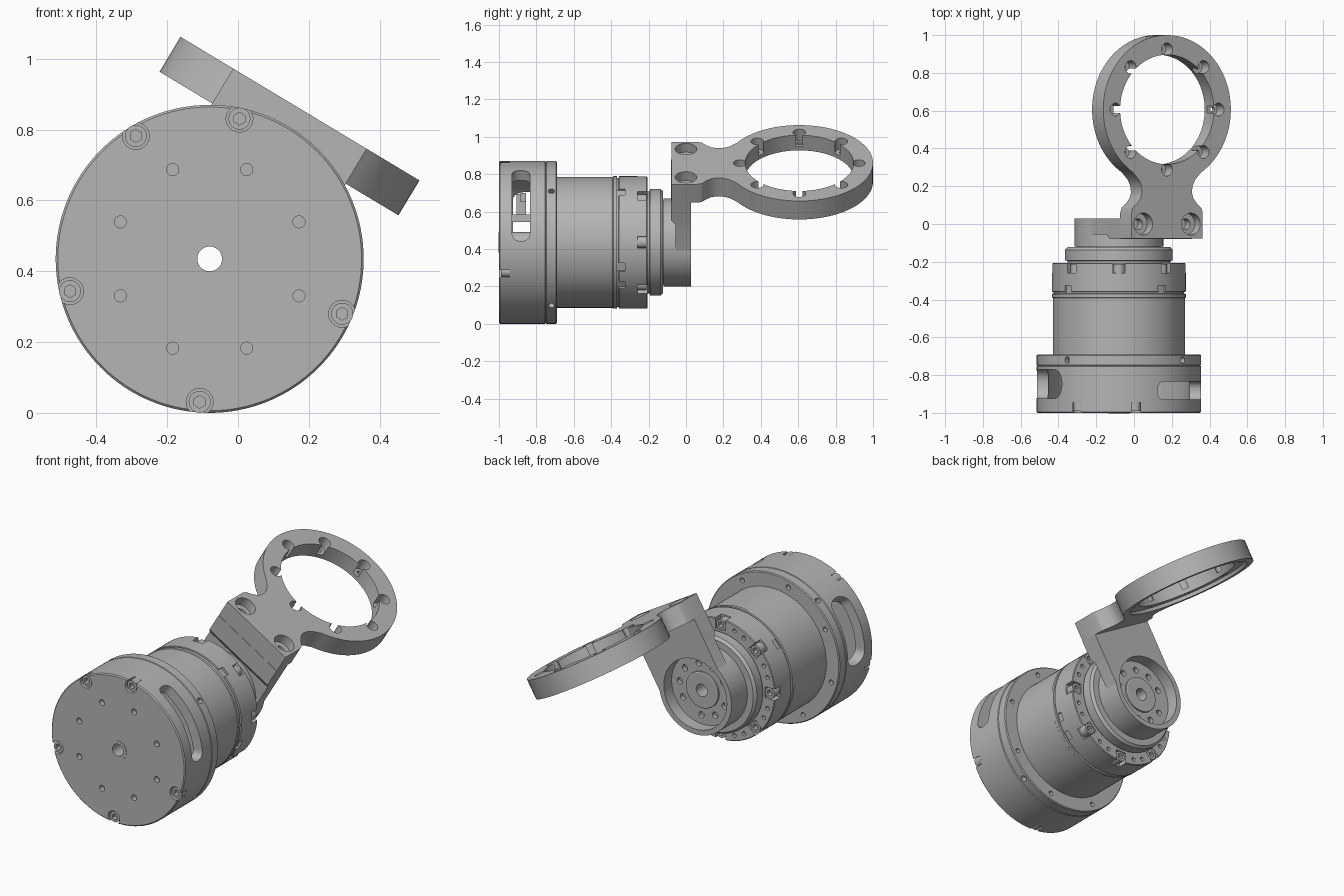
import bpy, bmesh, math
from mathutils import Matrix, Vector

if "Cube" in bpy.data.objects:
    bpy.data.objects.remove(bpy.data.objects["Cube"])

AXIS = Matrix.Translation((-0.08, 0, 0.435))            # motor axis, along y
TILT = AXIS @ Matrix.Rotation(math.radians(31), 4, 'Y')  # bracket frame
grey = bpy.data.materials.new("metal_grey")
grey.diffuse_color = (0.46, 0.46, 0.46, 1)
grey.use_nodes = True
grey.node_tree.nodes["Principled BSDF"].inputs["Base Color"].default_value = grey.diffuse_color
TO_Y = Matrix.Rotation(math.radians(90), 4, 'X')
TO_Z = Matrix.Identity(4)


def polar(r, deg, y=0.0):
    a = math.radians(deg)
    return Vector((r * math.cos(a), y, r * math.sin(a)))


def make(name, bm, frame=AXIS):
    bmesh.ops.recalc_face_normals(bm, faces=bm.faces)
    me = bpy.data.meshes.new(name)
    bm.to_mesh(me)
    bm.free()
    me.materials.append(grey)
    ob = bpy.data.objects.new(name, me)
    bpy.context.collection.objects.link(ob)
    ob.matrix_world = frame
    return ob


def lathe(name, profile, frame=AXIS, seg=96):
    # closed (radius, y) profile spun round the y axis
    bm = bmesh.new()
    rings = [[bm.verts.new(polar(r, 360 * i / seg, y)) for r, y in profile] for i in range(seg)]
    n = len(profile)
    for i in range(seg):
        a, b = rings[i], rings[(i + 1) % seg]
        for j in range(n):
            k = (j + 1) % n
            bm.faces.new((a[j], a[k], b[k], b[j]))
    return make(name, bm, frame)


def cyls(centres, r, length, turn=TO_Y, seg=24):
    bm = bmesh.new()
    for c in centres:
        bmesh.ops.create_cone(bm, cap_ends=True, segments=seg, radius1=r, radius2=r,
                              depth=length, matrix=Matrix.Translation(c) @ turn)
    return bm


def boxes(mats):
    bm = bmesh.new()
    for m in mats:
        bmesh.ops.create_cube(bm, size=1, matrix=m)
    return bm


def box(c, size):
    return Matrix.Translation(c) @ Matrix.Diagonal((*size, 1))


def prism(points, direction):
    bm = bmesh.new()
    f = bm.faces.new([bm.verts.new(p) for p in points])
    new = bmesh.ops.extrude_face_region(bm, geom=[f])
    bmesh.ops.translate(bm, vec=direction,
                        verts=[g for g in new["geom"] if isinstance(g, bmesh.types.BMVert)])
    return bm


def arc_slot(a0, a1, y0, y1, r0, r1, n=28):
    # round-cornered window cutter wrapped round the axis
    bm = bmesh.new()
    mid, half = (y0 + y1) / 2, (y1 - y0) / 2
    c, span = 0.9 * half, math.radians(a1 - a0) * r1
    rows = []
    for i in range(n + 1):
        t = 0.5 - 0.5 * math.cos(math.pi * i / n)
        d = min(t, 1 - t) * span
        h = half if d > c else half - c + math.sqrt(max(c * c - (c - d) ** 2, 0))
        a = a0 + (a1 - a0) * t
        rows.append([bm.verts.new(polar(r, a, mid + s * h))
                     for r, s in ((r0, -1), (r1, -1), (r1, 1), (r0, 1))])
    for a, b in zip(rows, rows[1:]):
        for j in range(4):
            k = (j + 1) % 4
            bm.faces.new((a[j], a[k], b[k], b[j]))
    bm.faces.new(rows[0])
    bm.faces.new(rows[-1])
    return bm


def cut(ob, *bms):
    for bm in bms:
        tool = make("cutter", bm, ob.matrix_world.copy())
        tool.hide_render = True
        mod = ob.modifiers.new("cut", 'BOOLEAN')
        mod.operation, mod.solver, mod.object = 'DIFFERENCE', 'EXACT', tool
        bpy.context.view_layer.objects.active = ob
        bpy.ops.object.modifier_apply(modifier=mod.name)
        bpy.data.objects.remove(tool)
    return ob


# --- base housing: hollow drum with windows, screw pockets and holes
base = lathe("base_housing", [
    (0.036, -1), (0.429, -1), (0.435, -0.994), (0.435, -0.754), (0.43, -0.75), (0.435, -0.746),
    (0.435, -0.695), (0.43, -0.69), (0.036, -0.69), (0.036, -0.74), (0.375, -0.74),
    (0.375, -0.935), (0.036, -0.935)], seg=128)
screw_angles = (78, 121, 193, 266, 337.5)
side = []
for k in range(4):
    a = 39 + 90 * k
    side.append((polar(0.435, a, -0.72), Matrix.Rotation(math.radians(-a), 4, 'Y') @ Matrix.Rotation(math.pi / 2, 4, 'Y')))
side_bm = bmesh.new()
for c, rot in side:
    bmesh.ops.create_cone(side_bm, cap_ends=True, segments=20, radius1=0.017, radius2=0.017,
                          depth=0.06, matrix=Matrix.Translation(c) @ rot)
cut(base,
    cyls([polar(0.405, a, -1) for a in screw_angles], 0.038, 0.11),
    cyls([polar(0.273, 22.5 + 45 * k, -1) for k in range(8)], 0.017, 0.06),
    cyls([polar(0.395, 15 + 45 * k, -0.69) for k in range(8)], 0.014, 0.05),
    side_bm,
    arc_slot(1, 62, -0.93, -0.835, 0.3, 0.5),
    arc_slot(134, 186, -0.925, -0.77, 0.3, 0.5))
lathe("centre_tube", [(0.035, -1.002), (0.055, -1.002), (0.055, -0.7), (0.035, -0.7)], seg=40)
make("inner_posts", boxes([box((-0.02, -0.88, 0.2), (0.05, 0.05, 0.12)),
                           box((0.1, -0.87, 0.24), (0.1, 0.03, 0.05)),
                           box((0.0, -0.76, 0.2), (0.1, 0.06, 0.2)),
                           box((0.06, -0.84, 0.13), (0.06, 0.2, 0.04))]))

# --- barrel with groove, screw notches and holes on its rear ring
barrel = lathe("barrel", [
    (0.036, -0.7), (0.35, -0.7), (0.35, -0.392), (0.354, -0.388), (0.354, -0.37), (0.345, -0.368),
    (0.345, -0.36), (0.354, -0.358), (0.354, -0.21), (0.35, -0.206), (0.036, -0.206)])
notches = [Matrix.Rotation(math.radians(-45 * k), 4, 'Y') @ box((0.34, -0.22, 0), (0.1, 0.08, 0.066))
           for k in range(8)]
cut(barrel, boxes(notches),
    cyls([polar(0.32, 22.5 + 45 * k + d, -0.206) for k in range(8) for d in (-6, 6)], 0.012, 0.04, seg=16),
    boxes([Matrix.Rotation(math.radians(-a), 4, 'Y') @ box((0.36, -0.345, 0), (0.04, 0.04, 0.05))
           for a in (50, 140, 230, 320, 338)]))

# --- stepped output flange
lathe("output_flange", [
    (0.036, -0.21), (0.272, -0.21), (0.272, -0.195), (0.285, -0.193), (0.285, -0.137), (0.272, -0.122),
    (0.225, -0.122), (0.225, -0.1), (0.036, -0.1)])

# --- socket-head screws, one mesh reused
head = lathe("screw", [(0.0175, 0), (0.029, 0), (0.032, 0.004), (0.032, 0.05), (0.0175, 0.05)], seg=24)
bpy.data.objects.remove(head)
first = cut(make("screw_master", cyls([Vector((0, 0.025, 0))], 0.031, 0.05)),
            cyls([Vector((0, 0, 0))], 0.018, 0.05, seg=6))
mesh = first.data
bpy.data.objects.remove(first)


def screw(name, pos, flip=False, frame=AXIS):
    ob = bpy.data.objects.new(name, mesh)
    bpy.context.collection.objects.link(ob)
    ob.matrix_world = frame @ Matrix.Translation(pos) @ Matrix.Rotation(math.pi if flip else 0, 4, 'Z')


for a in screw_angles:
    screw("base_screw", polar(0.405, a, -0.99))
for k in range(8):
    screw("flange_screw", polar(0.317, 45 * k, -0.212), True)

# --- bracket cup around the output hub
cup = lathe("bracket_cup", [
    (0.036, -0.12), (0.235, -0.12), (0.235, 0.028), (0.205, 0.028), (0.205, -0.045), (0.105, -0.045),
    (0.105, -0.035), (0.1, -0.032), (0.036, -0.032)], TILT)
cut(cup, cyls([polar(0.152, a, -0.045) for a in (0, 35, 70, 110, 145, 180, 235, 270, 305)], 0.018, 0.05))

# --- upright plate, thicker towards the top
pts = [(0.22, 0.39), (0.22, 0.08)] + [tuple(polar(0.235, -a).xz) for a in range(0, 181, 6)] + \
      [(-0.22, 0.08), (-0.22, 0.39)]
plate = make("bracket_plate", prism([(u, -0.055, w) for u, w in pts], Vector((0, 0.083, 0))), TILT)
cut(plate, cyls([Vector((0, 0, 0))], 0.205, 0.3, seg=96))
side_pts = [(-0.055, 0.24), (-0.08, 0.27), (-0.08, 0.385), (0.028, 0.385), (0.028, 0.24)]
make("bracket_shoulder", prism([(-0.22, y, w) for y, w in side_pts], Vector((0.44, 0, 0))), TILT)

# --- clamp ring, waisted neck and mounting pad in one slab
CY, R = 0.606, 0.394
neck = [(0.22, -0.078), (0.22, 0.06), (0.212, 0.085), (0.185, 0.108), (0.163, 0.135), (0.154, 0.165),
        (0.157, 0.2), (0.172, 0.232)]
ring = [(R * math.cos(math.radians(a)), CY + R * math.sin(math.radians(a))) for a in range(-58, 239, 4)]
outline = neck + ring + [(-u, y) for u, y in reversed(neck)]
clamp = make("clamp_ring", prism([(u, y, 0.38) for u, y in outline], Vector((0, 0, 0.115))), TILT)


def spots(r, w):
    return [Vector((r * math.cos(k * math.pi / 4), CY + r * math.sin(k * math.pi / 4), w)) for k in range(8)]


pads = [Vector((s * 0.147, 0, 0.495)) for s in (-1, 1)]
cut(clamp,
    cyls([Vector((0, CY, 0.44))], 0.29, 0.3, TO_Z, 96),
    cyls([Vector((0, CY, 0.38))], 0.355, 0.04, TO_Z, 96),
    cyls(spots(0.318, 0.495), 0.034, 0.14, TO_Z),
    cyls(spots(0.322, 0.44), 0.014, 0.2, TO_Z, 16),
    cyls(pads, 0.058, 0.11, TO_Z, 32),
    cyls(pads, 0.028, 0.2, TO_Z))

# --- smooth shading with crisp edges
for ob in bpy.data.objects:
    ob.select_set(ob.type == 'MESH')
bpy.context.view_layer.objects.active = base
bpy.ops.object.shade_smooth_by_angle(angle=math.radians(30))
